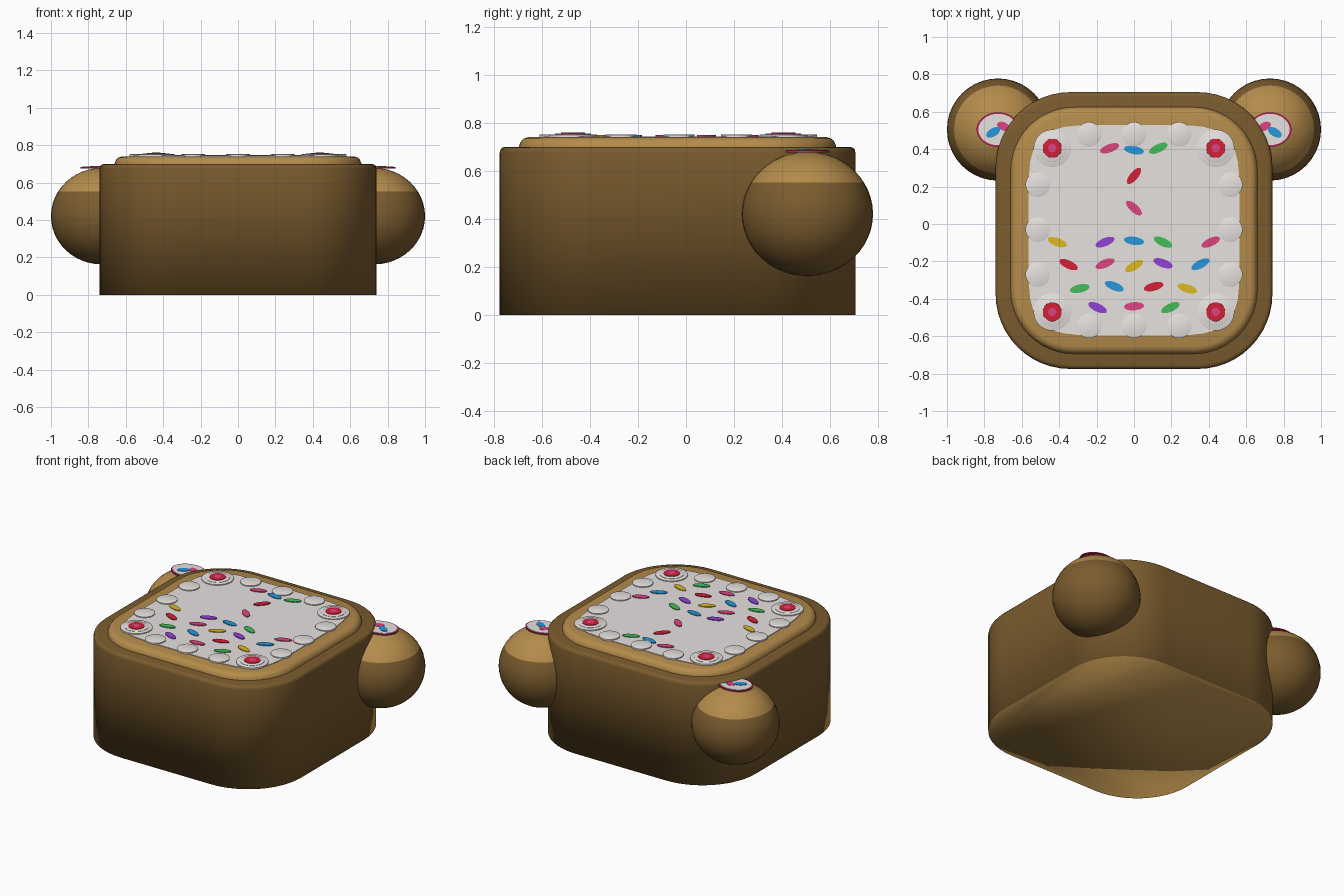
import bpy, bmesh, math
from mathutils import Matrix

if "Cube" in bpy.data.objects:
    bpy.data.objects.remove(bpy.data.objects["Cube"])

CY = -0.035  # centre of the cake body in y


def srgb(r, g, b):
    f = lambda c: c / 12.92 if c <= 0.04045 else ((c + 0.055) / 1.055) ** 2.4
    return (f(r / 255), f(g / 255), f(b / 255), 1)


COLOURS = {
    "dark_brown": (123, 92, 46), "light_brown": (181, 140, 75),
    "icing_white": (232, 227, 225), "red": (212, 32, 56),
    "pink": (222, 68, 130), "blue": (40, 150, 218),
    "green": (68, 190, 90), "yellow": (220, 184, 32),
    "purple": (146, 66, 214), "deep_pink": (205, 36, 100),
}
MATS = {}
for name, c in COLOURS.items():
    MATS[name] = bpy.data.materials.new(name)
    MATS[name].diffuse_color = srgb(*c)


def finish(name, bm, *mats, angle=40):
    bmesh.ops.recalc_face_normals(bm, faces=bm.faces[:])
    me = bpy.data.meshes.new(name)
    bm.to_mesh(me)
    bm.free()
    ob = bpy.data.objects.new(name, me)
    bpy.context.collection.objects.link(ob)
    for m in mats:
        me.materials.append(MATS[m])
    bpy.ops.object.select_all(action='DESELECT')
    ob.select_set(True)
    bpy.context.view_layer.objects.active = ob
    bpy.ops.object.shade_smooth_by_angle(angle=math.radians(angle))
    return ob


def rounded_square(half, radius, steps=12):
    pts = []
    for q in range(4):
        a0 = q * math.pi / 2
        cx = (half - radius) * (1 if q in (0, 3) else -1)
        cy = (half - radius) * (1 if q in (0, 1) else -1)
        for i in range(steps + 1):
            a = a0 + i / steps * math.pi / 2
            pts.append((cx + radius * math.cos(a), cy + radius * math.sin(a)))
    return pts


def superellipse(hx, hy, n, steps=64):
    pts = []
    for i in range(steps):
        c, s = math.cos(2 * math.pi * i / steps), math.sin(2 * math.pi * i / steps)
        k = (abs(c) ** n + abs(s) ** n) ** (-1 / n)
        pts.append((hx * c * k, hy * s * k))
    return pts


def loft(bm, rings, x=0, y=0):
    """Closed solid through a stack of (outline, z) rings."""
    loops = [[bm.verts.new((x + px, y + py, z)) for px, py in pts] for pts, z in rings]
    n = len(loops[0])
    for a, b in zip(loops, loops[1:]):
        for i in range(n):
            bm.faces.new((a[i], a[(i + 1) % n], b[(i + 1) % n], b[i]))
    bottom = bm.faces.new(loops[0][::-1])
    return bottom, bm.faces.new(loops[-1])


def slab(name, half, radius, profile, mat, base_mat, angle=40):
    bm = bmesh.new()
    bottom, top = loft(bm, [(rounded_square(half - d, radius - d), z) for d, z in profile], 0, CY)
    bottom.material_index = 1
    return finish(name, bm, mat, base_mat, angle=angle)


def disc(name, x, y, profile, mat, squash=1.0, top_mat=None):
    """Low round piece from (radius, z) pairs, with an optional second colour on its top face."""
    bm = bmesh.new()
    bottom, top = loft(bm, [(superellipse(r, r * squash, 2, 32), z) for r, z in profile], x, y)
    top.material_index = 1 if top_mat else 0
    return finish(name, bm, mat, *([top_mat] if top_mat else []))


def sprinkle(name, x, y, z, deg, mat, length=0.054):
    """Thin flat oval plate."""
    bm = bmesh.new()
    loft(bm, [(superellipse(length, 0.022, 2, 20), h) for h in (-0.004, 0.004)])
    bm.transform(Matrix.Translation((x, y, z)) @ Matrix.Rotation(math.radians(deg), 4, 'Z'))
    return finish(name, bm, mat)


# Body (soft shading right round the pale base) and raised lip
slab("cake_body", 0.74, 0.40,
     [(0, 0), (0, 0.675), (0.003, 0.688), (0.011, 0.697), (0.024, 0.70)],
     "dark_brown", "light_brown", 120)
slab("top_lip", 0.66, 0.34,
     [(0, 0.69), (0.001, 0.705), (0.008, 0.722), (0.02, 0.734), (0.04, 0.74)],
     "light_brown", "light_brown")

# White icing sheet with softly curved edges
bm = bmesh.new()
loft(bm, [(superellipse(0.565, 0.563, 5.5), z) for z in (0.737, 0.744)], 0, -0.033)
finish("icing_sheet", bm, "icing_white")

# Small icing dollops along the edges
spots = []
for s in (-1, 1):
    spots += [(s * 0.515, y) for y in (0.21, -0.03, -0.27)]
for y in (0.48, -0.545):
    spots += [(x, y) for x in (-0.24, 0, 0.24)]
for x, y in spots:
    disc("edge_dollop", x, y, [(0.065, 0.74), (0.065, 0.750), (0.060, 0.752)], "icing_white")

# Corner dollops topped with cherries that have a pink shine
for x in (-0.437, 0.437):
    for y in (0.405, -0.47):
        disc("corner_dollop", x, y, [(0.10, 0.74), (0.10, 0.750), (0.095, 0.752)], "icing_white")
        disc("corner_dollop_top", x, y, [(0.075, 0.75), (0.075, 0.754), (0.07, 0.756)],
             "icing_white")
        disc("cherry", x, y, [(0.051, 0.754), (0.050, 0.759), (0.022, 0.760)], "red",
             top_mat="pink")

# Sprinkles: x, y, angle, colour
SPRINKLES = [
    (-.13, .405, 20, "pink"), (0, .395, -10, "blue"), (.13, .405, 25, "green"),
    (0, .257, 50, "red"), (0, .085, -42, "pink"),
    (-.41, -.097, -20, "yellow"), (-.155, -.097, 22, "purple"), (0, -.09, -8, "blue"),
    (.155, -.097, -25, "green"), (.41, -.097, 25, "pink"),
    (-.35, -.217, -25, "red"), (-.155, -.212, 22, "pink"), (0, -.225, 30, "yellow"),
    (.155, -.21, -20, "purple"), (.355, -.215, 28, "blue"),
    (-.29, -.345, 12, "green"), (-.105, -.333, -22, "blue"), (.105, -.335, 15, "red"),
    (.285, -.345, -18, "yellow"),
    (-.195, -.447, -25, "purple"), (0, -.44, 4, "pink"), (.195, -.447, 25, "green"),
]
for x, y, deg, col in SPRINKLES:
    sprinkle("sprinkle_" + col, x, y, 0.745, deg, col)

# Round ears: pale upper cap, icing plate and two sprinkles each
for s, side in ((-1, "left"), (1, "right")):
    ex, ey = s * 0.727, 0.505
    bm = bmesh.new()
    m = Matrix.Translation((ex, ey, 0.421)) @ Matrix.Diagonal((0.273, 0.273, 0.258, 1))
    bmesh.ops.create_uvsphere(bm, u_segments=40, v_segments=24, radius=1, matrix=m)
    bmesh.ops.bisect_plane(bm, geom=bm.verts[:] + bm.edges[:] + bm.faces[:],
                           plane_co=(0, 0, 0.552), plane_no=(0, 0, 1))
    for f in bm.faces:
        f.material_index = int(f.calc_center_median().z > 0.552)
    finish(side + "_ear", bm, "dark_brown", "light_brown")
    disc(side + "_ear_rim", ex, ey, [(0.115, 0.677), (0.115, 0.684)], "deep_pink", 0.8)
    disc(side + "_ear_icing", ex, ey, [(0.105, 0.682), (0.105, 0.687)], "icing_white", 0.8)
    sprinkle(side + "_ear_blue_sprinkle", s * 0.753, 0.49, 0.686, -s * 32, "blue", 0.042)
    sprinkle(side + "_ear_pink_sprinkle", s * 0.698, 0.522, 0.685, s * 25, "pink", 0.036)

for m in bpy.data.materials:
    if m.users and not m.is_grease_pencil:
        m.use_nodes = True
        m.node_tree.nodes["Principled BSDF"].inputs["Base Color"].default_value = m.diffuse_color
